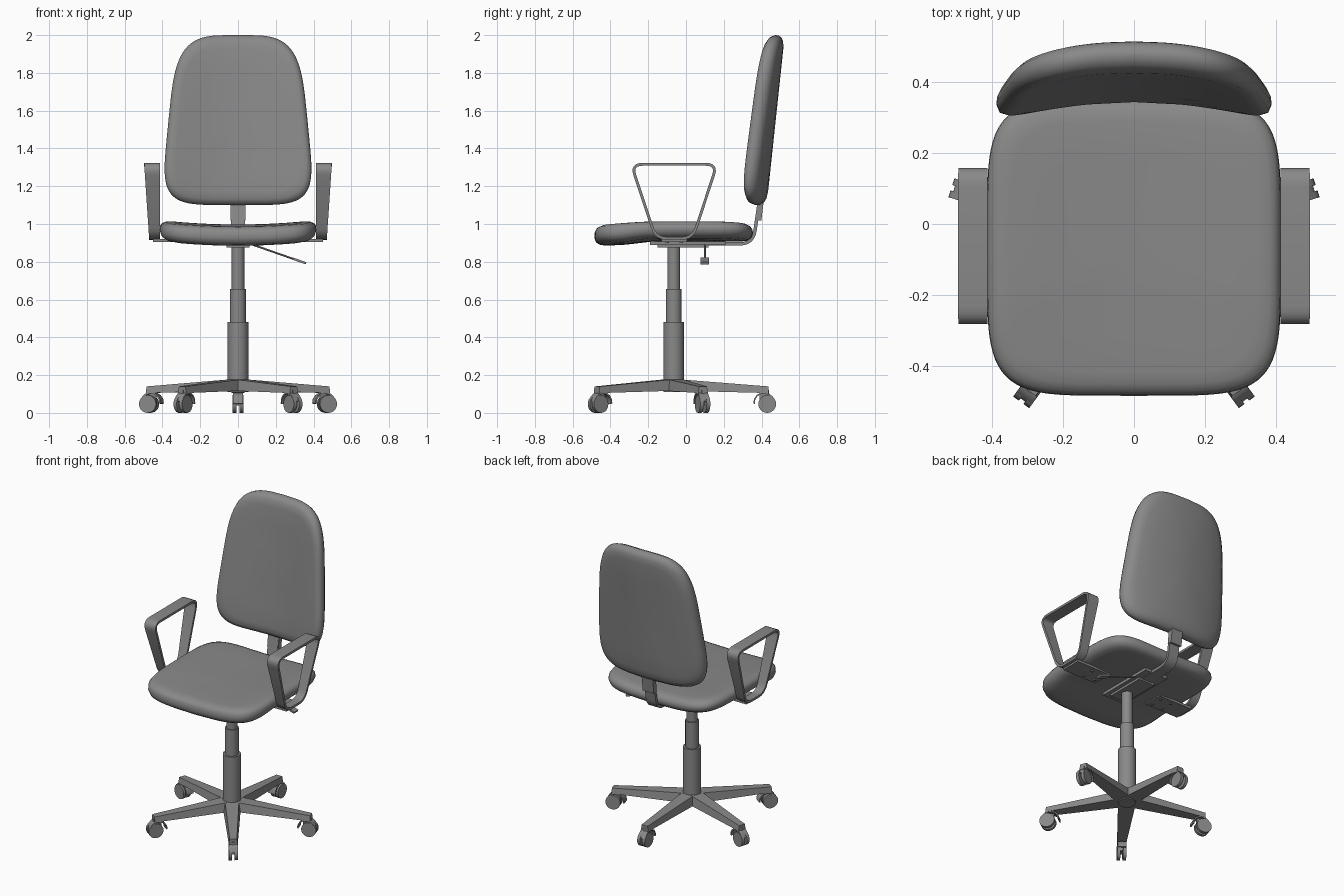
import bpy, bmesh
from math import cos, sin, pi, radians
from mathutils import Vector, Matrix

cube = bpy.data.objects.get("Cube")
if cube:
    bpy.data.objects.remove(cube)

grey = bpy.data.materials.new("mid_grey")
grey.use_nodes = True
grey.diffuse_color = (0.25, 0.25, 0.25, 1)
grey.node_tree.nodes["Principled BSDF"].inputs["Base Color"].default_value = (0.25, 0.25, 0.25, 1)

AXIS_Y = -0.065  # the column stands slightly forward of centre


def finish(name, bm, matrix=Matrix(), angle=35):
    bmesh.ops.recalc_face_normals(bm, faces=bm.faces)
    mesh = bpy.data.meshes.new(name)
    bm.transform(matrix)
    bm.to_mesh(mesh)
    bm.free()
    mesh.materials.append(grey)
    obj = bpy.data.objects.new(name, mesh)
    bpy.context.collection.objects.link(obj)
    bpy.ops.object.select_all(action="DESELECT")
    obj.select_set(True)
    bpy.context.view_layer.objects.active = obj
    bpy.ops.object.shade_smooth_by_angle(angle=radians(angle))
    return obj


def box(name, lo, hi, matrix=Matrix()):
    lo, hi = Vector(lo), Vector(hi)
    bm = bmesh.new()
    bmesh.ops.create_cube(bm, size=1)
    for v in bm.verts:
        v.co = (lo + hi) / 2 + v.co * (hi - lo)
    return finish(name, bm, matrix)


def rod(name, start, end, radius, matrix=Matrix(), sides=24):
    start, end = Vector(start), Vector(end)
    axis = end - start
    bm = bmesh.new()
    bmesh.ops.create_cone(bm, cap_ends=True, segments=sides, radius1=radius,
                          radius2=radius, depth=axis.length)
    bm.transform(Matrix.Translation((start + end) / 2) @ axis.to_track_quat("Z", "Y").to_matrix().to_4x4())
    return finish(name, bm, matrix)


def rounded(points, cut, closed=False, steps=6):
    """Round the corners of a (y, z) path with quadratic curves."""
    pts = [Vector(p) for p in points]
    path = []
    for i, p in enumerate(pts):
        if not closed and i in (0, len(pts) - 1):
            path.append(p)
            continue
        a = p + (pts[i - 1] - p).normalized() * cut
        b = p + (pts[(i + 1) % len(pts)] - p).normalized() * cut
        for k in range(steps + 1):
            t = k / steps
            path.append(a * (1 - t) ** 2 + p * 2 * t * (1 - t) + b * t * t)
    return path


def ribbon(name, path, thick, span, closed=False, matrix=Matrix()):
    """Flat strip following a (y, z) path; span(z) gives its x limits."""
    bm = bmesh.new()
    n, rings = len(path), []
    for i, p in enumerate(path):
        before = path[i - 1] if closed or i else p
        after = path[(i + 1) % n] if closed or i < n - 1 else p
        d = (after - before).normalized()
        off = Vector((-d.y, d.x)) * thick / 2
        x0, x1 = span(p.y)
        rings.append([bm.verts.new((x, q.x, q.y)) for x, q in
                      ((x0, p + off), (x1, p + off), (x1, p - off), (x0, p - off))])
    for i in range(n if closed else n - 1):
        a, b = rings[i], rings[(i + 1) % n]
        for k in range(4):
            bm.faces.new((a[k], a[k - 1], b[k - 1], b[k]))
    if not closed:
        bm.faces.new(rings[0])
        bm.faces.new(rings[-1])
    return finish(name, bm, matrix)


def cushion(name, power_low, power_high, place, segments=72):
    """Padded panel: place(u, v, w) maps a rounded square with depth w to space."""
    profile = [(0.3, -.5), (0.6, -.5), (0.85, -.5), (0.93, -.45), (0.98, -.3), (1, -.05),
               (0.995, .15), (0.97, .33), (0.92, .45), (0.84, .5), (0.6, .5), (0.3, .5)]
    bm = bmesh.new()
    rings = []
    for scale, w in profile:
        ring = []
        for i in range(segments):
            c, s = cos(2 * pi * i / segments), sin(2 * pi * i / segments)
            e = 2 / (power_high if s > 0 else power_low)
            u = abs(c) ** e * (1 if c > 0 else -1)
            v = abs(s) ** e * (1 if s > 0 else -1)
            ring.append(bm.verts.new(place(u * scale, v * scale, w)))
        rings.append(ring)
    for a, b in zip(rings, rings[1:]):
        for i in range(segments):
            bm.faces.new((a[i - 1], a[i], b[i], b[i - 1]))
    for ring, w in ((rings[0], -.5), (rings[-1], .5)):
        tip = bm.verts.new(place(0, 0, w))
        for i in range(segments):
            bm.faces.new((ring[i - 1], ring[i], tip))
    return finish(name, bm, angle=60)


# Seat: dished from side to side, with a drooping front lip
def seat_shape(u, v, w):
    y = AXIS_Y + 0.42 * v
    droop = min(max((-0.15 - y) / 0.25, 0), 1)
    drop = 0.022 * droop * droop * (3 - 2 * droop) * (1 if w < 0 else 0.4)
    return (0.415 * u, y, 0.952 + 0.09 * w + 0.024 * u * u - drop)


cushion("seat", 5, 5, seat_shape)


# Backrest: tapered, leaning back and wrapping forward at the sides
def back_shape(u, v, w):
    x = u * (0.368 - 0.045 * v)
    return (x, 0.43 + 0.048 * v - 0.4 * x * x + 0.09 * w, 1.55 + 0.45 * v)


cushion("backrest", 5, 4, back_shape)

# Backrest support strap and its sleeve
strap = rounded([(0.05, 0.895), (0.355, 0.895), (0.4, 1.2)], 0.07)
ribbon("back_support", strap, 0.018, lambda z: (-0.037, 0.037))
ribbon("back_support_sleeve", [Vector((0.383, 1.02)), Vector((0.405, 1.2))], 0.032,
       lambda z: (-0.041, 0.041))

# Armrests: closed loops, wider at the top, with brackets under the seat
loop = rounded([(-0.29, 1.316), (0.165, 1.316), (0.035, 0.924), (-0.16, 0.924)], 0.06, True)
for side, label in ((1, "left"), (-1, "right")):
    def span(z, s=side):
        grow = (z - 0.92) / 0.4
        return s * 0.413, s * (0.47 + 0.027 * grow)
    ribbon(label + "_armrest", loop, 0.015, span, True)
    box(label + "_arm_bracket", (min(side * 0.2, side * 0.45), -0.13, 0.905),
        (max(side * 0.2, side * 0.45), 0.005, 0.921))
    for y in (-0.1, -0.025):
        for x in (0.23, 0.31):
            rod(label + "_bracket_screw", (side * x, y, 0.899), (side * x, y, 0.91), 0.009, sides=12)

# Tilt mechanism under the seat
box("mechanism_plate", (-0.085, -0.19, 0.89), (0.085, 0.21, 0.912))
box("mechanism_housing", (-0.06, -0.15, 0.875), (0.06, 0.12, 0.892))

# Height lever with a flat paddle
lever_start, lever_end = Vector((0.05, 0.1, 0.9)), Vector((0.36, 0.1, 0.792))
rod("lever", lever_start, lever_end, 0.005, sides=10)
tilt = (lever_end - lever_start).to_track_quat("X", "Z").to_matrix().to_4x4()
box("lever_paddle", (-0.075, -0.022, -0.006), (0, 0.022, 0.006), Matrix.Translation(lever_end) @ tilt)

# Telescopic column
for label, z0, z1, r in (("outer", 0.11, 0.48, 0.055), ("middle", 0.48, 0.655, 0.042),
                         ("inner", 0.655, 0.89, 0.034)):
    rod("column_" + label, (0, AXIS_Y, z0), (0, AXIS_Y, z1), r)

# Five-star base: tapered legs and twin-wheel casters
hood = [Vector((0.478 + 0.053 * cos(a), 0.053 + 0.053 * sin(a)))
        for a in (radians(10 + 25 * k) for k in range(8))]
for k in range(5):
    m = Matrix.Translation((0, AXIS_Y, 0)) @ Matrix.Rotation(2 * pi * k / 5, 4, "Z")
    bm = bmesh.new()
    bmesh.ops.create_cube(bm, size=2)
    for v in bm.verts:
        outer, top = v.co.y > 0, v.co.z > 0
        half = (0.027 if outer else 0.055) * (0.8 if top else 1)
        z = (0.14 if outer else 0.18) if top else (0.105 if outer else 0.118)
        v.co = (v.co.x * half, 0.503 if outer else 0, z)
    finish("base_leg", bm, m)
    ribbon("caster_hood", hood, 0.008, lambda z: (-0.027, 0.027), matrix=m)
    box("caster_fork", (-0.008, 0.455, 0.04), (0.008, 0.505, 0.12), m)
    for s in (1, -1):
        rod("caster_wheel", (s * 0.008, 0.495, 0.047), (s * 0.028, 0.495, 0.047), 0.047, m)
